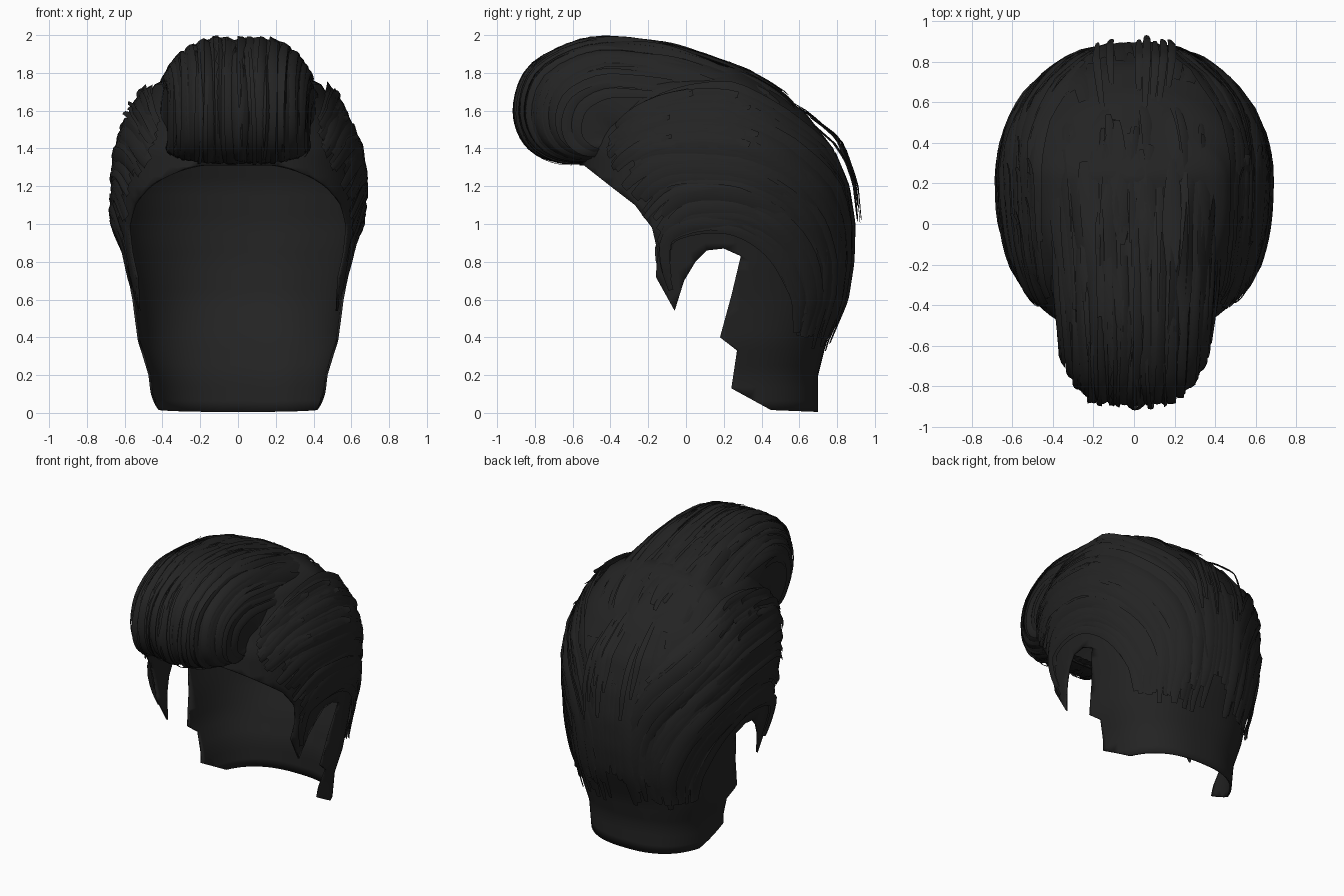
import bpy, bmesh, math, random
from mathutils import Vector

if "Cube" in bpy.data.objects:
    bpy.data.objects.remove(bpy.data.objects["Cube"])

random.seed(7)
rnd = random.uniform
hair = bpy.data.materials.new("black hair")
hair.diffuse_color = (0.017, 0.017, 0.017, 1)
hair.use_nodes = True
hair.node_tree.nodes["Principled BSDF"].inputs["Base Color"].default_value = hair.diffuse_color


def spline(keys, t):
    """Catmull-Rom through evenly spaced keys, t in 0..1."""
    x = min(max(t, 0), 1) * (len(keys) - 1)
    i = min(int(x), len(keys) - 2)
    f = x - i
    k = [keys[min(max(i + j, 0), len(keys) - 1)] for j in (-1, 0, 1, 2)]
    return [0.5 * (2 * b + (c - a) * f + (2 * a - 5 * b + 4 * c - d) * f * f
                   + (3 * b - a - 3 * c + d) * f ** 3) for a, b, c, d in zip(*k)]


def make(name, bm, angle=50):
    me = bpy.data.meshes.new(name)
    bm.to_mesh(me)
    bm.free()
    me.materials.append(hair)
    ob = bpy.data.objects.new(name, me)
    bpy.context.collection.objects.link(ob)
    bpy.ops.object.select_all(action='DESELECT')
    ob.select_set(True)
    bpy.context.view_layer.objects.active = ob
    bpy.ops.object.shade_smooth_by_angle(angle=math.radians(angle))
    return ob


def loft(fn, nu, nv):
    bm = bmesh.new()
    g = [[bm.verts.new(fn(i / nu, j / nv)) for j in range(nv + 1)] for i in range(nu + 1)]
    for i in range(nu):
        for j in range(nv):
            bm.faces.new((g[i][j], g[i + 1][j], g[i + 1][j + 1], g[i][j + 1]))
    bmesh.ops.remove_doubles(bm, verts=bm.verts, dist=1e-4)
    return bm


def normal(fn, a, b, centre, e=0.01):
    p = fn(a, b)
    n = (fn(a + e, b) - fn(a - e, b)).cross(fn(a, b + e) - fn(a, b - e))
    n.normalize()
    return n if n.dot(p - centre) > 0 else -n


def ribbon(bm, pts, norms, width, roll=0.0):
    """Tapered, slightly arched lock of hair."""
    n = len(pts) - 1
    rows = []
    for i, (p, nm) in enumerate(zip(pts, norms)):
        tan = pts[min(i + 1, n)] - pts[max(i - 1, 0)]
        side = nm.cross(tan).normalized()
        side = (side + nm * roll).normalized()
        w = width * (0.12 + 0.88 * math.sin(math.pi * (0.12 + 0.82 * i / n)) ** 0.6)
        rows.append([bm.verts.new(q) for q in (p - side * w, p + nm * w * 0.25, p + side * w)])
    for a, b in zip(rows, rows[1:]):
        for j in (0, 1):
            bm.faces.new((a[j], a[j + 1], b[j + 1], b[j]))


# ---- head surface: height, half width, back y, front y
ROWS = [(-.05, .445, .70, -.25), (.2, .475, .70, -.32), (.38, .53, .745, -.42), (.6, .56, .835, -.5),
        (.8, .60, .865, -.54), (1.0, .635, .87, -.56), (1.2, .645, .85, -.57), (1.4, .62, .78, -.56),
        (1.58, .545, .64, -.49), (1.74, .44, .44, -.41), (1.83, .25, .3, -.25), (1.86, .03, .23, .2)]
CY = 0.21


def head_row(z):
    for a, b in zip(ROWS, ROWS[1:]):
        if z <= b[0]:
            f = max(0, (z - a[0]) / (b[0] - a[0]))
            return [u + (v - u) * f for u, v in zip(a[1:], b[1:])]
    return ROWS[-1][1:]


def head(th, z):
    """th = 0 at the back, pi at the front; the nape is boxier than the crown."""
    w, back, front = head_row(z)
    s, c = math.sin(th), math.cos(th)
    e = .8 if c < 0 else .8 + .14 * min(1, max(0, (z - .35) / .5))
    x = w * math.copysign(abs(s) ** e, s)
    y = CY + (back - CY if c > 0 else CY - front) * math.copysign(abs(c) ** e, c)
    return Vector((x, y, z))


# ---- thin scalp shell, trimmed by the side hairline
def shell_point(u, v):
    z = spline([(r[0],) for r in ROWS], u)[0]
    return head(v * 2 * math.pi, z)


bm = loft(shell_point, 44, 72)
top = max(v.co.z for v in bm.verts)
bmesh.ops.contextual_create(bm, geom=[e for e in bm.edges if e.is_boundary
                                      and min(v.co.z for v in e.verts) > top - 1e-4])
bmesh.ops.recalc_face_normals(bm, faces=bm.faces)
scalp = make("scalp_shell", bm)
sol = scalp.modifiers.new("thickness", 'SOLIDIFY')
sol.thickness, sol.offset = 0.012, -1

HAIRLINE = [(-.54, 1.31), (-.4, 1.2), (-.27, 1.1), (-.18, .98), (-.15, .85), (-.16, .72), (-.06, .54),
            (-.01, .7), (.05, .8), (.11, .86), (.2, .87), (.29, .83), (.24, .62), (.18, .4), (.27, .33),
            (.24, .13), (.45, .015), (.7, .005), (1.2, .005), (1.2, 2.3), (-1.2, 2.3), (-1.2, 1.31)]
bm = bmesh.new()
face = bm.faces.new([bm.verts.new((-1.2, y, z)) for y, z in HAIRLINE])
ext = bmesh.ops.extrude_face_region(bm, geom=[face])
bmesh.ops.translate(bm, vec=(2.4, 0, 0), verts=[v for v in ext['geom'] if isinstance(v, bmesh.types.BMVert)])
bmesh.ops.recalc_face_normals(bm, faces=bm.faces)
cutter = make("hairline_cutter", bm)
cutter.hide_render = True
cut = scalp.modifiers.new("hairline", 'BOOLEAN')
cut.operation, cut.object, cut.solver = 'INTERSECT', cutter, 'EXACT'
bpy.context.view_layer.objects.active = scalp
for m in ("thickness", "hairline"):
    bpy.ops.object.modifier_apply(modifier=m)
bpy.data.objects.remove(cutter)

# ---- swept side locks: guides of (angle, height) from hairline to nape
GUIDES = [[(108, .62), (111, .88), (92, .99), (72, .87), (60, .62), (56, .42)],
          [(113, .95), (98, 1.12), (75, 1.07), (55, .87), (45, .62), (42, .40)],
          [(132, 1.22), (112, 1.35), (80, 1.32), (50, 1.12), (32, .80), (28, .40)],
          [(140, 1.38), (118, 1.53), (85, 1.55), (50, 1.36), (22, 1.05), (14, .50)],
          [(138, 1.54), (115, 1.66), (85, 1.70), (50, 1.56), (20, 1.30), (4, .80)]]
MID = Vector((0, .2, 1.0))


def side_lock(bm, side, g, t0, t1, width, off, lift, roll):
    i = min(int(g), 3)
    keys = [[a + (b - a) * (g - i) for a, b in zip(p, q)] for p, q in zip(GUIDES[i], GUIDES[i + 1])]
    pts, norms = [], []
    for k in range(17):
        f = k / 16
        a, z = spline(keys, t0 + (t1 - t0) * f)
        th = math.radians(a) * side
        n = normal(head, th, z, MID)
        pts.append(head(th, z) + n * (0.004 + off * math.sin(math.pi * min(1, f + .1)) ** .7 + lift * f ** 4))
        norms.append(n)
    ribbon(bm, pts, norms, width, roll)


for side, name in ((1, "side_locks_right"), (-1, "side_locks_left")):
    bm = bmesh.new()
    for k in range(70):
        t0 = rnd(0, .12) if k % 3 else rnd(.1, .45)
        side_lock(bm, side, 4 * (k + .5) / 70, t0, min(1, t0 + rnd(.5, .95)), rnd(.025, .05),
                  rnd(.012, .035), rnd(0, .025), rnd(-.3, .3))
    for k in range(12):      # lifted tufts
        t0 = rnd(0, .2)
        side_lock(bm, side, rnd(2.4, 4), t0, t0 + rnd(.2, .35), rnd(.02, .04), .03, rnd(.03, .07), rnd(-.5, .5))
    make(name, bm)

# ---- back locks falling over the nape, plus long flyaways
bm = bmesh.new()
for k in range(34):
    fly = k >= 26
    a0 = rnd(-18, 18) if fly else -42 + 84 * k / 25
    z0 = rnd(1.5, 1.64) if fly else rnd(1.2, 1.6)
    z1 = rnd(.95, 1.25) if fly else rnd(.33, .6)
    off = rnd(.045, .06) if fly else rnd(.008, .02)
    pts, norms = [], []
    for i in range(15):
        f = i / 14
        th, z = math.radians(a0 * (1 - .15 * f)), z0 + (z1 - z0) * f
        n = normal(head, th, z, MID)
        pts.append(head(th, z) + n * (off * min(1, f * 2.5) + .003))
        norms.append(n)
    ribbon(bm, pts, norms, .02 if fly else rnd(.03, .05), rnd(-.2, .2))
make("back_locks", bm)

# ---- pompadour: profile of (y, z, half width) from hairline, over the top, to the crown
ROLL = [(-.50, 1.32, .38), (-.68, 1.345, .385), (-.82, 1.44, .375), (-.87, 1.62, .375), (-.79, 1.83, .38),
        (-.52, 1.965, .40), (-.2, 1.955, .42), (.07, 1.885, .43), (.335, 1.78, .43), (.52, 1.66, .40), (.62, 1.52, .34)]


def pomp(u, s):
    y, z, w = spline(ROLL, u)
    s = max(-1, min(1, s))
    f = (1 - abs(s) ** 3.4) ** (1 / 2.7)
    py, pz = min(max(y, -.32), .35), 1.45
    ridge = 1 + .012 * math.sin(s * 42 + 3 * u)
    return Vector((w * s, py + (y - py) * f * ridge, pz + (z - pz) * f * ridge))


make("pompadour_volume", loft(lambda u, v: pomp(u, math.sin((v - .5) * math.pi)), 50, 72))


def pomp_lock(bm, s, u0, u1, width, off, lift, roll, drift):
    pts, norms = [], []
    for k in range(19):
        f = k / 18
        u, ss = u0 + (u1 - u0) * f, max(-.96, min(.96, s + drift * f))
        py = min(max(spline(ROLL, u)[0], -.32), .35)
        n = normal(pomp, u, ss, Vector((0, py, 1.45)))
        pts.append(pomp(u, ss) + n * (off * math.sin(math.pi * f) ** .5 + lift * f ** 3))
        norms.append(n)
    ribbon(bm, pts, norms, width, roll)


bm = bmesh.new()
for k in range(46):          # front locks wrapping up and over
    s = math.sin((k / 45 - .5) * 2.5)
    pomp_lock(bm, s, rnd(0, .06), rnd(.5, .75), rnd(.018, .035), rnd(.006, .018), rnd(0, .012), rnd(-.3, .3), rnd(-.06, .06))
for k in range(14):          # loose loops in front
    pomp_lock(bm, rnd(-.6, .6), rnd(.02, .1), rnd(.42, .5), rnd(.01, .016), rnd(.03, .042), 0, rnd(-.4, .4), rnd(-.1, .1))
make("pompadour_front_locks", bm)

bm = bmesh.new()
for k in range(44):          # layered crown locks
    u0 = rnd(.48, .74)
    pomp_lock(bm, rnd(-.85, .85), u0, min(.97, u0 + rnd(.2, .3)), rnd(.025, .05), rnd(.004, .012), rnd(.005, .03),
              rnd(-.25, .25), rnd(-.15, .15))
make("crown_locks", bm)
